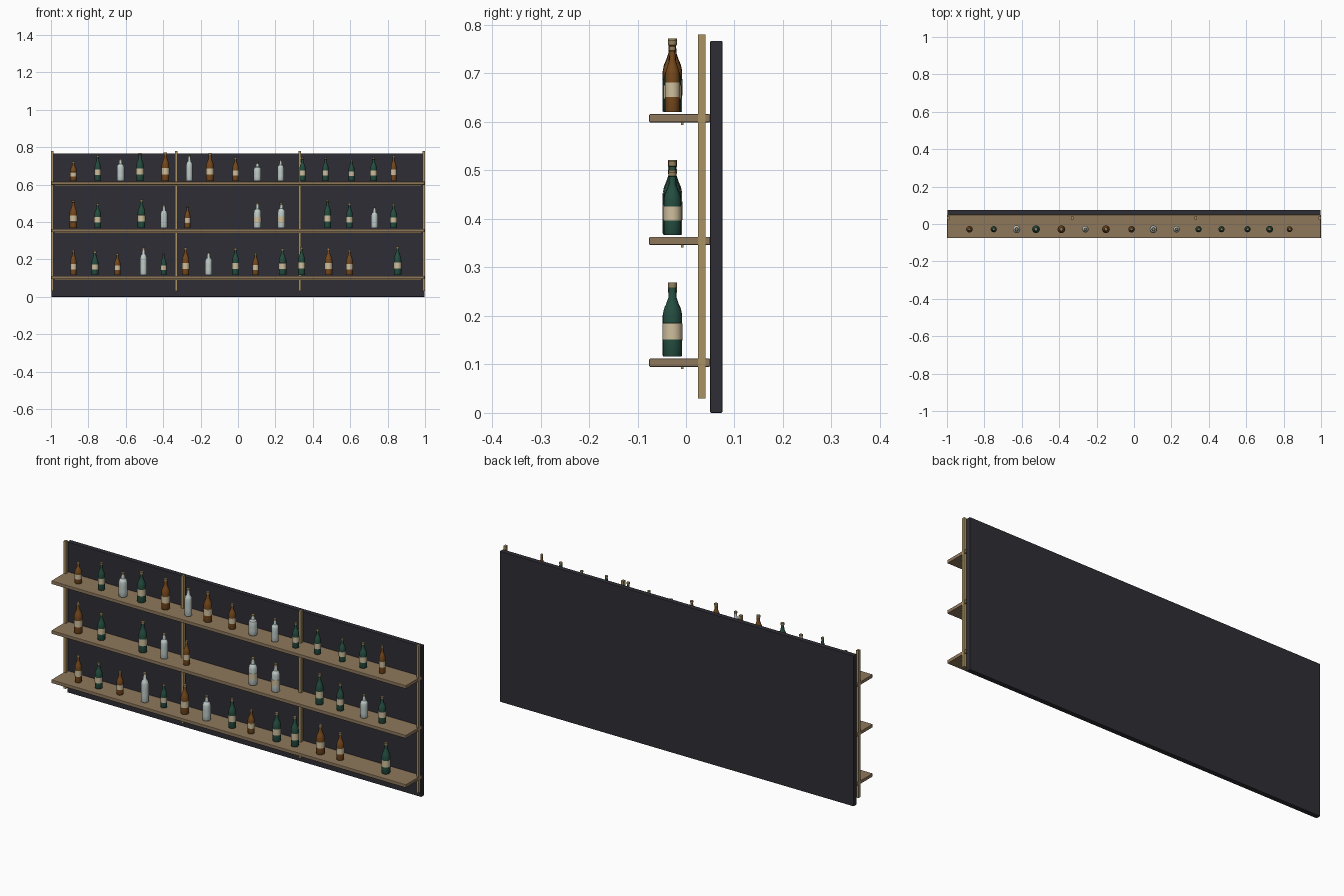
import bpy, math

if "Cube" in bpy.data.objects:
    bpy.data.objects.remove(bpy.data.objects["Cube"])


def material(name, rgb):
    m = bpy.data.materials.new(name)
    m.diffuse_color = (*rgb, 1.0)
    m.use_nodes = True
    m.node_tree.nodes["Principled BSDF"].inputs["Base Color"].default_value = m.diffuse_color
    return m


PANEL = material("charcoal panel", (0.027, 0.027, 0.036))
WOOD = material("shelf wood", (0.27, 0.185, 0.105))
BRASS = material("brass", (0.40, 0.29, 0.13))
GREEN = material("green glass", (0.018, 0.075, 0.05))
AMBER = material("amber glass", (0.18, 0.065, 0.012))
CLEAR = material("clear glass", (0.52, 0.60, 0.58))
PAPER = material("cream label", (0.62, 0.52, 0.34))
CORK = material("cork cap", (0.30, 0.22, 0.11))


def box(name, x, y, z, mat, bevel=0.0):
    """Box from (min, max) ranges, with an optional soft edge."""
    verts = [(a, b, c) for a in x for b in y for c in z]
    faces = [(0, 1, 3, 2), (4, 6, 7, 5), (0, 4, 5, 1),
             (2, 3, 7, 6), (0, 2, 6, 4), (1, 5, 7, 3)]
    me = bpy.data.meshes.new(name)
    me.from_pydata(verts, [], faces)
    me.materials.append(mat)
    ob = bpy.data.objects.new(name, me)
    bpy.context.collection.objects.link(ob)
    if bevel:
        mod = ob.modifiers.new("soft_edges", 'BEVEL')
        mod.width = bevel
        mod.segments = 2
    return ob


def lathe(name, profile, mats, pos, sides=20):
    """Spin (radius, z, material index of the band above) rings into a closed solid."""
    verts, faces, idx = [], [], []
    for r, z, _ in profile:
        for i in range(sides):
            a = 2 * math.pi * i / sides
            verts.append((r * math.cos(a), r * math.sin(a), z))
    for k in range(len(profile) - 1):
        for i in range(sides):
            j = (i + 1) % sides
            b, t = k * sides, (k + 1) * sides
            faces.append((b + i, b + j, t + j, t + i))
            idx.append(profile[k][2])
    faces.append(tuple(reversed(range(sides))))
    idx.append(profile[0][2])
    faces.append(tuple(range((len(profile) - 1) * sides, len(profile) * sides)))
    idx.append(profile[-1][2])
    me = bpy.data.meshes.new(name)
    me.from_pydata(verts, [], faces)
    for m in mats:
        me.materials.append(m)
    for p, i in zip(me.polygons, idx):
        p.material_index = i
    ob = bpy.data.objects.new(name, me)
    ob.location = pos
    bpy.context.collection.objects.link(ob)
    bpy.ops.object.select_all(action='DESELECT')
    ob.select_set(True)
    bpy.context.view_layer.objects.active = ob
    bpy.ops.object.shade_smooth_by_angle(angle=math.radians(35))
    return ob


def bottle(name, kind, x, z, h, r):
    glass = {'g': GREEN, 'a': AMBER, 'c': CLEAR, 'l': CLEAR}[kind]
    n = 0.0075 * r / 0.02
    lab = 0 if kind == 'c' else 1
    e = 0.0006 * lab
    # body with raised label band
    rings = [(r * 0.93, 0, 0), (r, h * 0.02, 0), (r, h * 0.23, lab),
             (r + e, h * 0.232, lab), (r + e, h * 0.448, lab), (r, h * 0.45, 0)]
    # shoulder: broad on clear bottles, sloping on coloured ones
    if kind in 'cl':
        rings += [(r, h * 0.62, 0), (r * 0.88, h * 0.70, 0), (n * 1.3, h * 0.76, 0)]
    else:
        rings += [(r, h * 0.56, 0), (r * 0.88, h * 0.64, 0),
                  (r * 0.62, h * 0.72, 0), (n * 1.1, h * 0.80, 0)]
    # neck and cap
    rings += [(n, h * 0.93, 0), (n * 1.2, h * 0.935, 2), (n * 1.2, h, 2)]
    lathe(name, rings, [glass, PAPER, CORK], (x, -0.028, z))


# Back panel
box("back_panel", (-0.997, 0.997), (0.05, 0.075), (0, 0.767), PANEL, 0.002)

# Upright posts
for i, x in enumerate((-0.9935, -0.331, 0.331, 0.9935)):
    box(f"upright_post_{i + 1}", (x - 0.0065, x + 0.0065), (0.0245, 0.04), (0.03, 0.78), BRASS)

# Shelves with a slim strip below; bottles as (glass, x, height, radius)
shelves = [
    (0.112, [('a', -.88, .135, .016), ('g', -.765, .128, .018), ('a', -.645, .115, .016),
             ('c', -.505, .148, .018), ('g', -.398, .117, .015), ('a', -.28, .147, .019),
             ('c', -.157, .122, .019), ('g', -.013, .144, .018), ('a', .094, .119, .016),
             ('g', .238, .142, .02), ('g', .34, .15, .018), ('a', .484, .144, .02),
             ('a', .596, .135, .018), ('g', .853, .153, .02)]),
    (0.363, [('a', -.88, .149, .02), ('g', -.75, .132, .018), ('g', -.516, .154, .02),
             ('c', -.396, .125, .018), ('a', -.27, .12, .015), ('l', .104, .135, .02),
             ('l', .232, .137, .02), ('g', .479, .152, .018), ('g', .596, .134, .017),
             ('c', .73, .112, .018), ('g', .832, .13, .018)]),
    (0.616, [('a', -.88, .103, .017), ('g', -.75, .136, .016), ('c', -.628, .118, .02),
             ('g', -.524, .15, .02), ('a', -.388, .152, .02), ('c', -.26, .137, .017),
             ('a', -.15, .148, .02), ('a', -.013, .125, .017), ('c', .104, .101, .02),
             ('c', .228, .112, .017), ('g', .345, .124, .016), ('g', .468, .124, .016),
             ('g', .607, .113, .016), ('g', .725, .124, .018), ('a', .832, .136, .015)]),
]
for s, (top, row) in enumerate(shelves, 1):
    box(f"shelf_{s}", (-0.999, 0.999), (-0.076, 0.05), (top - 0.017, top), WOOD, 0.0025)
    box(f"shelf_strip_{s}", (-0.98, 0.98), (-0.01, -0.005), (top - 0.022, top - 0.016), BRASS)
    for i, (kind, x, h, r) in enumerate(row, 1):
        bottle(f"bottle_{s}_{i}", kind, x, top + 0.004, h, r)
